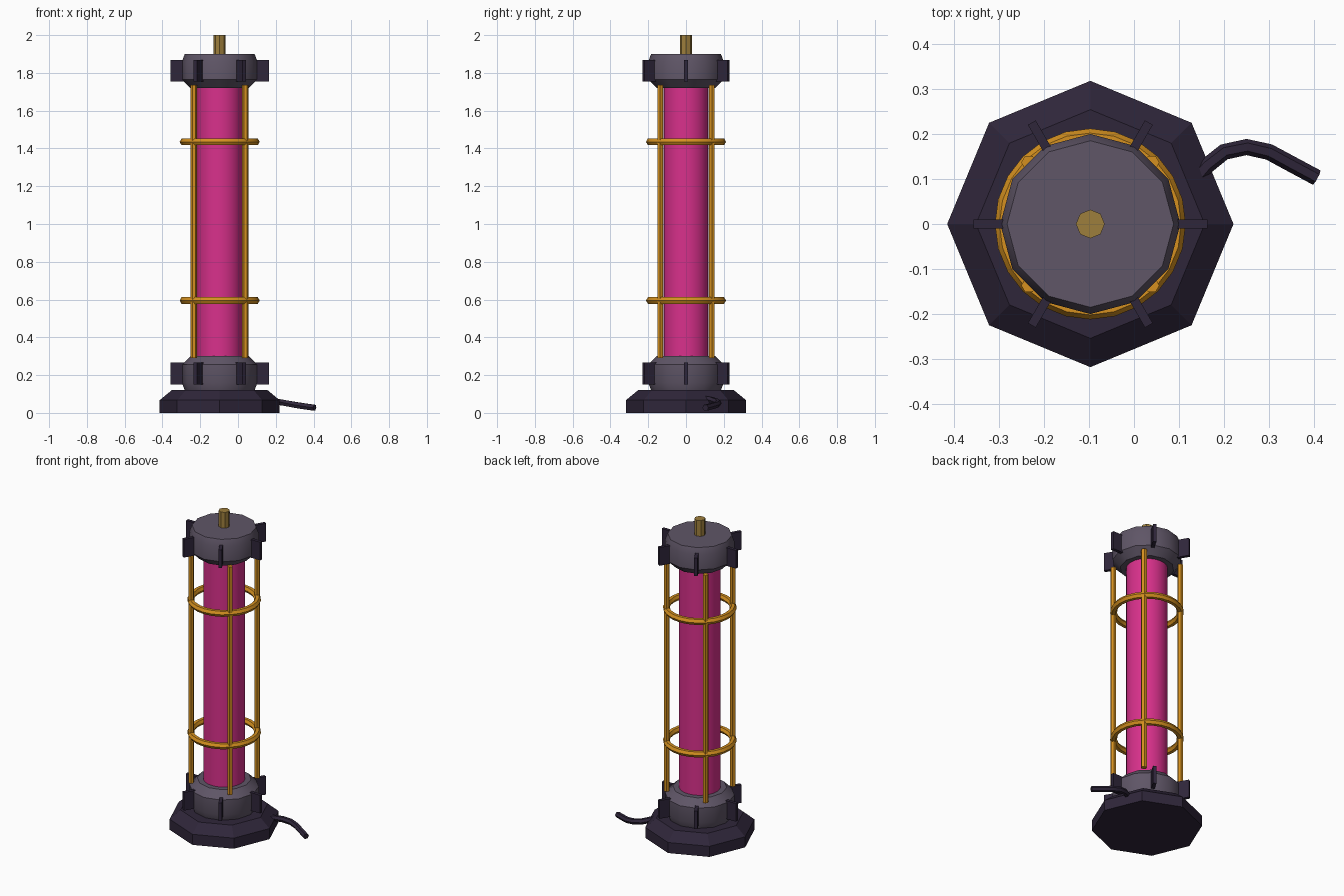
import bpy
import bmesh
from math import sin, cos, tau, pi, radians
from mathutils import Matrix, Vector

if "Cube" in bpy.data.objects:
    bpy.data.objects.remove(bpy.data.objects["Cube"], do_unlink=True)

AXIS = -0.097  # x of the lamp's vertical axis


def material(name, rgb):
    m = bpy.data.materials.new(name)
    m.use_nodes = True
    m.diffuse_color = (*rgb, 1)
    m.node_tree.nodes["Principled BSDF"].inputs["Base Color"].default_value = (*rgb, 1)
    return m


DARK = material("dark purple", (0.028, 0.019, 0.042))
GREY = material("purple grey", (0.115, 0.092, 0.135))
PINK = material("hot pink", (0.69, 0.03, 0.26))
GOLD = material("gold", (0.66, 0.28, 0.014))
BRASS = material("dull brass", (0.34, 0.21, 0.045))


def finish(name, bm, mat, smooth=None):
    bmesh.ops.recalc_face_normals(bm, faces=bm.faces[:])
    mesh = bpy.data.meshes.new(name)
    bm.to_mesh(mesh)
    bm.free()
    mesh.materials.append(mat)
    ob = bpy.data.objects.new(name, mesh)
    bpy.context.scene.collection.objects.link(ob)
    if smooth:
        bpy.ops.object.select_all(action="DESELECT")
        ob.select_set(True)
        bpy.context.view_layer.objects.active = ob
        bpy.ops.object.shade_smooth_by_angle(angle=radians(smooth))
    return ob


def lathe(name, profile, sides, mat, smooth=None, centre=(AXIS, 0), closed=False):
    """Spin (radius, z) points about a vertical axis; closed makes a ring."""
    bm = bmesh.new()
    loops = [[bm.verts.new((centre[0] + r * cos(tau * i / sides),
                            centre[1] + r * sin(tau * i / sides), z))
              for i in range(sides)] for r, z in profile]
    pairs = list(zip(loops, loops[1:]))
    if closed:
        pairs.append((loops[-1], loops[0]))
    else:
        bm.faces.new(loops[0])
        bm.faces.new(loops[-1])
    for a, b in pairs:
        for i in range(sides):
            j = (i + 1) % sides
            bm.faces.new((a[i], a[j], b[j], b[i]))
    return finish(name, bm, mat, smooth)


# Octagonal foot with sloped shoulder
lathe("base", [(0.318, 0), (0.318, 0.067), (0.254, 0.12)], 8, DARK)

# Mirrored end caps, each with six fins
CAP = [(0.155, 0), (0.2, 0.045), (0.2, 0.14), (0.185, 0.18)]
for label, start, sign in (("top", 1.72, 1), ("bottom", 0.30, -1)):
    lathe(label + "_cap", [(r, start + sign * h) for r, h in CAP], 12, GREY, 35)
    for k in range(6):
        bm = bmesh.new()
        bmesh.ops.create_cube(bm, size=1, matrix=Matrix.Translation((AXIS, 0, start + sign * 0.092))
                              @ Matrix.Rotation(k * tau / 6, 4, "Z")
                              @ Matrix.Translation((0.22, 0, 0))
                              @ Matrix.Diagonal((0.08, 0.02, 0.115, 1)))
        finish(f"{label}_fin_{k + 1}", bm, DARK)

# Glowing tube and top pin
lathe("tube", [(0.12, 0.28), (0.12, 1.74)], 24, PINK, 35)
lathe("top_pin", [(0.032, 1.88), (0.032, 2.0)], 8, BRASS)

# Cage of four rods and two rings
for k in range(4):
    a = tau / 8 + k * tau / 4
    lathe(f"cage_rod_{k + 1}", [(0.017, 0.29), (0.017, 1.735)], 6, GOLD,
          centre=(AXIS + 0.193 * cos(a), 0.193 * sin(a)))
for label, z in (("lower", 0.595), ("upper", 1.435)):
    section = [(0.192 + 0.02 * cos(i * pi / 3), z + 0.02 * sin(i * pi / 3)) for i in range(6)]
    lathe(label + "_cage_ring", section, 24, GOLD, 35, closed=True)

# Power cable swept along a smooth path
path = [Vector(p) for p in ((0.12, 0.08, 0.078), (0.16, 0.128, 0.07), (0.20, 0.16, 0.06),
                            (0.25, 0.171, 0.052), (0.30, 0.16, 0.043),
                            (0.35, 0.133, 0.035), (0.406, 0.103, 0.027))]
bm = bmesh.new()
rings = []
for i, p in enumerate(path):
    along = (path[min(i + 1, len(path) - 1)] - path[max(i - 1, 0)]).normalized()
    side = along.cross(Vector((0, 0, 1))).normalized()
    up = side.cross(along)
    rings.append([bm.verts.new(p + 0.018 * (side * cos(k * tau / 6) + up * sin(k * tau / 6)))
                  for k in range(6)])
for a, b in zip(rings, rings[1:]):
    for k in range(6):
        bm.faces.new((a[k], a[k - 1], b[k - 1], b[k]))
bm.faces.new(rings[0])
bm.faces.new(rings[-1])
finish("power_cable", bm, DARK, 35)
